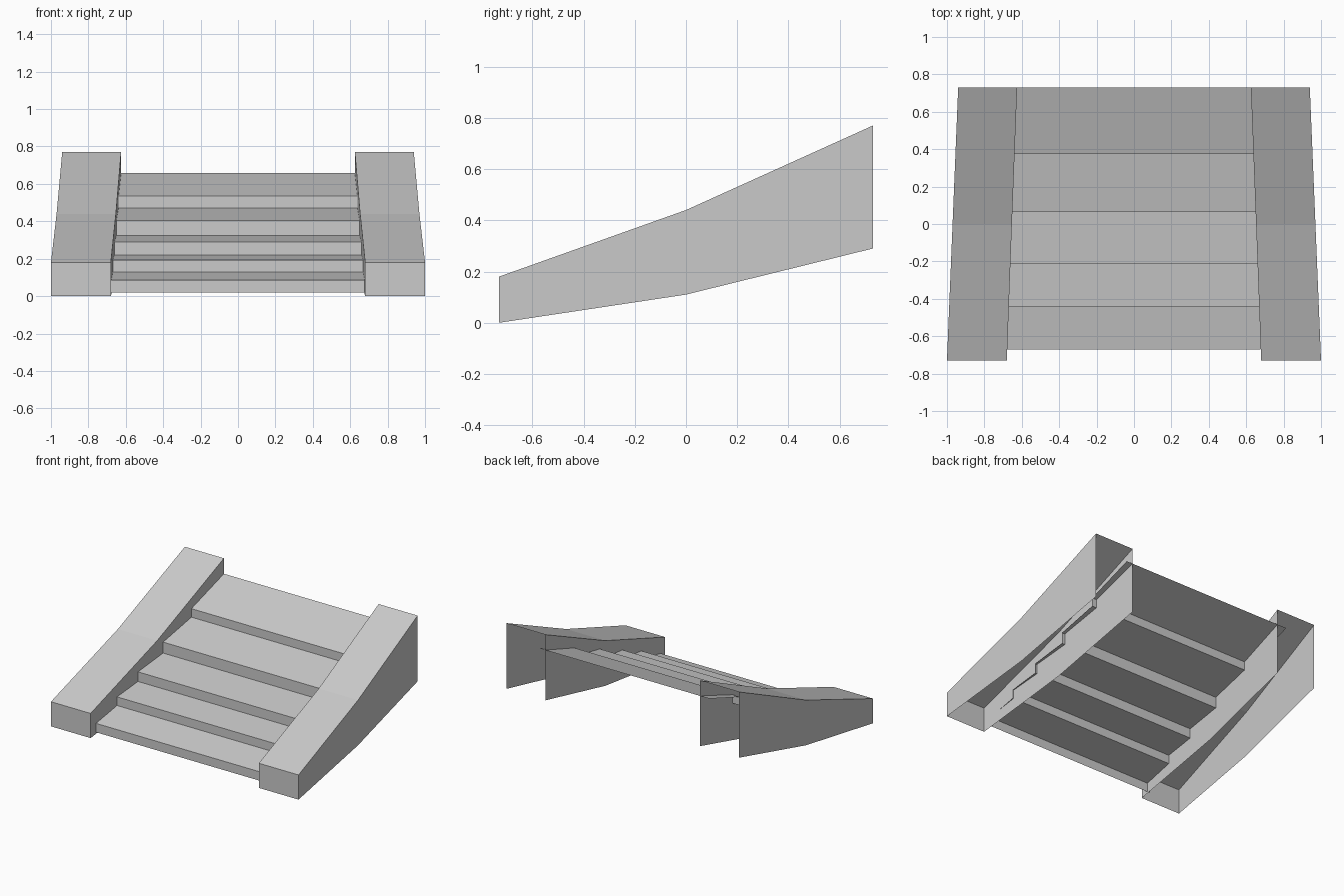
import bpy

cube = bpy.data.objects.get("Cube")
if cube:
    bpy.data.objects.remove(cube, do_unlink=True)

stone = bpy.data.materials.new("grey stone")
stone.use_nodes = True
grey = (0.6, 0.6, 0.6, 1.0)
stone.diffuse_color = grey
stone.node_tree.nodes["Principled BSDF"].inputs["Base Color"].default_value = grey


def make_part(name, verts, faces):
    mesh = bpy.data.meshes.new(name)
    mesh.from_pydata(verts, [], faces)
    mesh.materials.append(stone)
    obj = bpy.data.objects.new(name, mesh)
    bpy.context.collection.objects.link(obj)
    return obj


# Side rails: channel shells, open underneath and at the back
# Each section: y, inner x, outer x, bottom z, top z
sections = [
    (-0.73, 0.68, 1.0, 0.0, 0.18),
    (0.0, 0.653, 0.97, 0.11, 0.44),
    (0.73, 0.625, 0.94, 0.29, 0.77),
]


def make_rail(name, side):
    verts = []
    for y, inner, outer, low, high in sections:
        verts += [(side * x, y, z) for x, z in
                  ((inner, low), (inner, high), (outer, high), (outer, low))]
    faces = [(3, 2, 1, 0)]  # front end
    for s in range(len(sections) - 1):
        for k in range(3):  # inner wall, top, outer wall
            a = 4 * s + k
            faces.append((a, a + 1, a + 5, a + 4))
    if side < 0:
        faces = [f[::-1] for f in faces]
    return make_part(name, verts, faces)


make_rail("left_rail", 1)
make_rail("right_rail", -1)

# Stairs: one folded sheet of upright risers and sloping treads
# Each step: y, riser bottom z, riser top z
steps = [
    (-0.67, 0.02, 0.085),
    (-0.44, 0.13, 0.193),
    (-0.21, 0.22, 0.29),
    (0.065, 0.325, 0.405),
    (0.375, 0.472, 0.534),
]
profile = [(y, z) for y, low, high in steps for z in (low, high)]
profile.append((0.73, 0.657))
verts = [(x, y, z) for y, z in profile for x in (-0.70, 0.675)]
faces = [(2 * i, 2 * i + 1, 2 * i + 3, 2 * i + 2) for i in range(len(profile) - 1)]
make_part("stairs", verts, faces)
